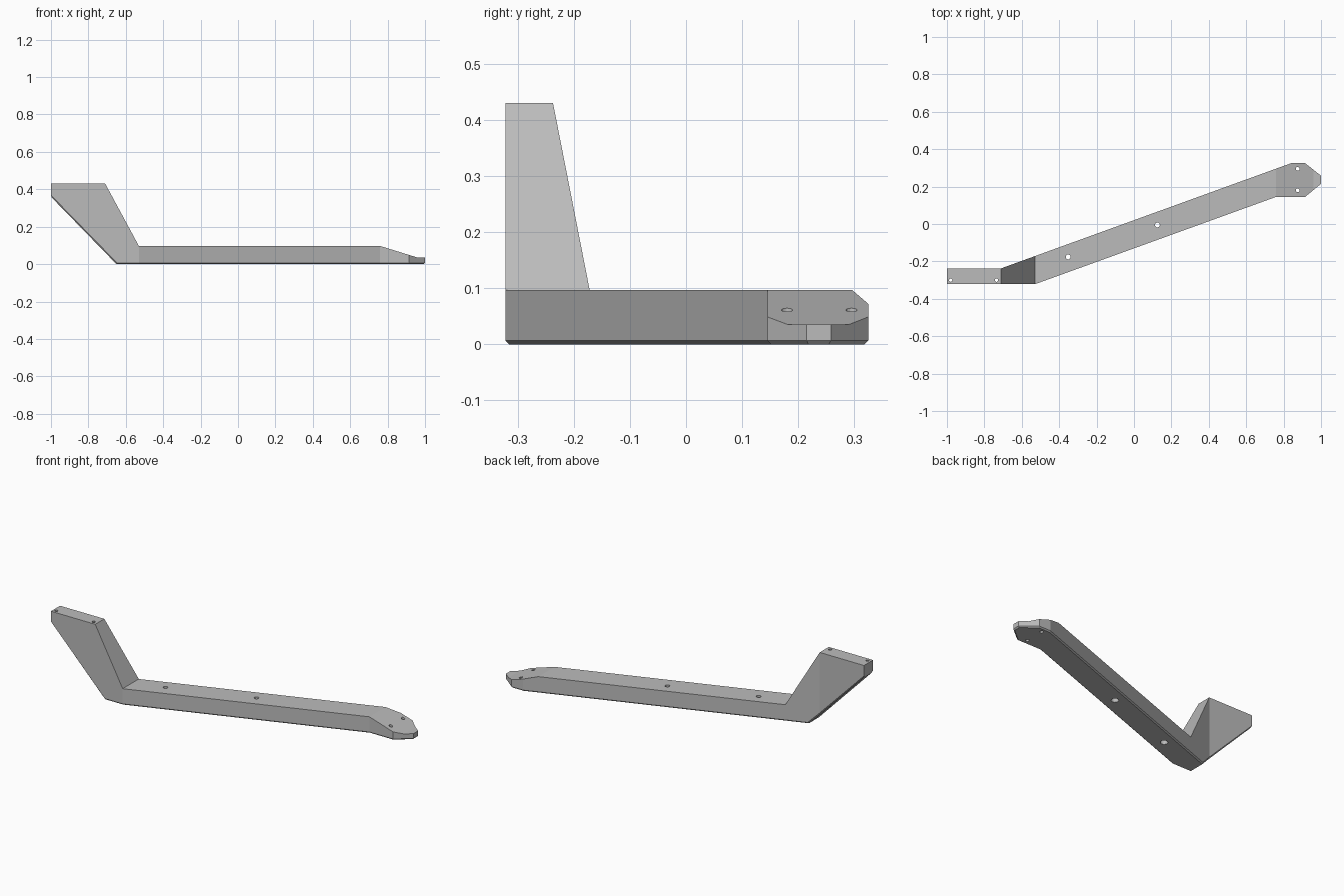
import bpy, bmesh
from mathutils import Matrix

cube = bpy.data.objects.get("Cube")
if cube:
    bpy.data.objects.remove(cube, do_unlink=True)

grey = bpy.data.materials.new("matte grey")
grey.use_nodes = True
color = (0.5, 0.5, 0.5, 1)
grey.diffuse_color = color
grey.node_tree.nodes["Principled BSDF"].inputs["Base Color"].default_value = color


def new_object(name, bm):
    bmesh.ops.recalc_face_normals(bm, faces=bm.faces)
    mesh = bpy.data.meshes.new(name)
    bm.to_mesh(mesh)
    bm.free()
    mesh.materials.append(grey)
    obj = bpy.data.objects.new(name, mesh)
    bpy.context.scene.collection.objects.link(obj)
    return obj


def prism(name, points, offset):
    """Extrude a closed outline along an offset vector."""
    bm = bmesh.new()
    face = bm.faces.new([bm.verts.new(p) for p in points])
    top = bmesh.ops.extrude_face_region(bm, geom=[face])["geom"]
    bmesh.ops.translate(bm, vec=offset,
                        verts=[v for v in top if isinstance(v, bmesh.types.BMVert)])
    return new_object(name, bm)


def boolean(obj, cutter, operation):
    """Apply a boolean and discard the cutter."""
    cutter.hide_render = True
    mod = obj.modifiers.new("cut", "BOOLEAN")
    mod.operation, mod.object, mod.solver = operation, cutter, "EXACT"
    graph = bpy.context.evaluated_depsgraph_get()
    result = bpy.data.meshes.new_from_object(obj.evaluated_get(graph))
    obj.modifiers.clear()
    obj.data = result
    bpy.data.objects.remove(cutter, do_unlink=True)


# Plan outline: riser foot, slanting arm and pointed mounting tongue
plan = [(-1, -.322), (-.53, -.322), (.76, .145), (.915, .145), (1, .215), (1, .258),
        (.915, .325), (.84, .325), (-.71, -.237), (-1, -.237)]
# Side profile: raised riser, flat arm, tapered tongue
profile = [(-1.068, .43), (-.71, .43), (-.53, .097), (.76, .097), (.96, .035),
           (1.1, .035), (1.1, 0), (-.65, 0)]

bracket = prism("bracket_arm", [(x, y, -.2) for x, y in plan], (0, 0, 1))
side = prism("profile_cutter", [(x, -.6, z) for x, z in profile], (0, 1.2, 0))
boolean(bracket, side, "INTERSECT")

# Chamfer around the underside
bm = bmesh.new()
bm.from_mesh(bracket.data)
bmesh.ops.remove_doubles(bm, verts=bm.verts, dist=.0002)
bmesh.ops.dissolve_limit(bm, angle_limit=.01, verts=bm.verts, edges=bm.edges)
bm.normal_update()


def is_rim(edge):
    if len(edge.link_faces) != 2:
        return False
    low, high = sorted(f.normal.z for f in edge.link_faces)
    return low < -.5 and abs(high) < .1


bmesh.ops.bevel(bm, geom=[e for e in bm.edges if is_rim(e)], offset=.007,
                segments=1, affect="EDGES", clamp_overlap=True)
bm.to_mesh(bracket.data)
bm.free()

# Screw holes: x, y, radius, top of the drill
holes = [(-.98, -.3, .009, .6), (-.735, -.3, .009, .6),
         (-.352, -.176, .013, .6), (.125, -.005, .013, .6),
         (.875, .18, .01, .6), (.875, .295, .01, .6),
         # wider recesses for the screw heads under the arm
         (-.352, -.176, .02, .045), (.125, -.005, .02, .045)]
for x, y, radius, top in holes:
    bm = bmesh.new()
    bmesh.ops.create_cone(bm, cap_ends=True, segments=20, radius1=radius, radius2=radius,
                          depth=top + .1, matrix=Matrix.Translation((x, y, (top - .1) / 2)))
    boolean(bracket, new_object("hole_cutter", bm), "DIFFERENCE")

# One flat colour throughout
bracket.data.materials.clear()
bracket.data.materials.append(grey)
for poly in bracket.data.polygons:
    poly.material_index = 0
    poly.use_smooth = False
